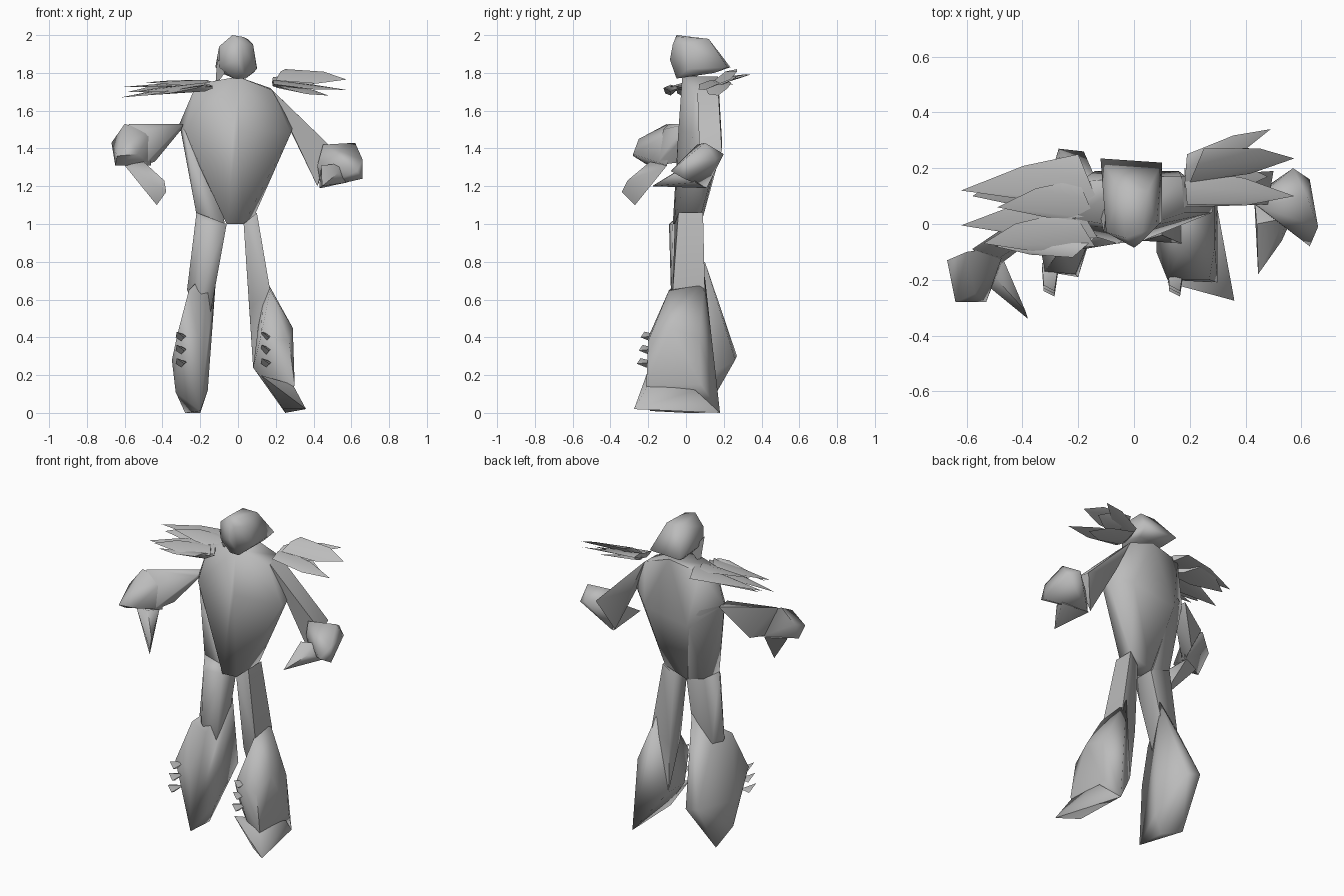
import bpy, bmesh, math
from mathutils import Vector

grey = bpy.data.materials.new("plain grey")
grey.diffuse_color = (0.5, 0.5, 0.5, 1)


def finish(bm, name):
    mesh = bpy.data.meshes.new(name)
    bmesh.ops.recalc_face_normals(bm, faces=bm.faces)
    bm.to_mesh(mesh)
    bm.free()
    mesh.materials.append(grey)
    ob = bpy.data.objects.new(name, mesh)
    bpy.context.collection.objects.link(ob)
    bpy.ops.object.select_all(action='DESELECT')
    ob.select_set(True)
    bpy.context.view_layer.objects.active = ob
    bpy.ops.object.shade_smooth_by_angle(angle=math.radians(75))
    return ob


def hull(name, *pts):
    """Faceted solid wrapped round a few corner points."""
    bm = bmesh.new()
    for p in pts:
        bm.verts.new(p)
    bmesh.ops.convex_hull(bm, input=bm.verts)
    bmesh.ops.delete(bm, geom=[v for v in bm.verts if not v.link_faces], context='VERTS')
    return finish(bm, name)


def feather(name, root_a, root_b, tip, belly=0.5, thick=0.018):
    """Wide pointed blade that keeps its root width up to the belly."""
    a, b, t = Vector(root_a), Vector(root_b), Vector(tip)
    mid = (a + b) / 2
    up = Vector((0, 0, thick))
    run = (t - mid) * belly
    hull(name, a, b, t, mid + up, mid - up,
         a.lerp(mid, 0.25) + run + up / 2, b.lerp(mid, 0.25) + run - up / 2)


# Hooded head, flaring to the back
hull("hood", (-0.12, 0.235, 1.83), (0.10, 0.22, 1.83), (-0.09, 0.15, 1.80), (0.08, 0.15, 1.80),
     (-0.03, -0.05, 2.0), (0.03, -0.03, 1.99), (-0.05, 0.12, 1.98), (0.05, 0.12, 1.98),
     (-0.10, -0.03, 1.94), (0.08, -0.01, 1.95), (-0.10, -0.03, 1.83), (0.10, 0.01, 1.82),
     (0.0, -0.085, 1.87), (0.02, -0.07, 1.95), (-0.02, -0.05, 1.77), (0.04, -0.05, 1.77))
hull("hood_corner", (-0.12, 0.03, 1.73), (-0.11, -0.03, 1.88), (-0.09, 0.08, 1.82), (-0.07, -0.02, 1.80))

# Tapered torso and the coat side behind it
hull("torso", (-0.22, 0.02, 1.74), (-0.20, 0.15, 1.74), (0, -0.02, 1.78), (0, 0.17, 1.78),
     (0.18, 0.04, 1.71), (0.17, 0.17, 1.72), (-0.31, 0.06, 1.53), (-0.28, 0.0, 1.50),
     (0.29, 0.09, 1.51), (0.28, 0.04, 1.48), (0, -0.04, 1.50), (0.16, 0.19, 1.45),
     (-0.14, 0.19, 1.40), (-0.06, -0.07, 1.0), (0.03, -0.06, 1.0), (-0.06, 0.08, 1.0),
     (0.09, 0.08, 1.05))
hull("coat_side", (-0.31, 0.06, 1.53), (-0.28, 0.01, 1.50), (-0.20, 0.15, 1.50),
     (-0.22, -0.02, 1.05), (-0.19, 0.09, 1.04), (-0.07, 0.0, 1.0), (-0.07, 0.08, 1.0),
     (-0.14, 0.18, 1.40))

# Left arm: forearm, fist and drooping claw
hull("left_forearm", (-0.30, 0.10, 1.53), (-0.29, 0.0, 1.53), (-0.30, 0.03, 1.50),
     (-0.58, -0.09, 1.53), (-0.48, -0.12, 1.50), (-0.50, -0.16, 1.31), (-0.44, -0.01, 1.33))
hull("left_fist", (-0.60, -0.10, 1.53), (-0.67, -0.13, 1.43), (-0.65, -0.20, 1.31),
     (-0.64, -0.28, 1.36), (-0.53, -0.28, 1.37), (-0.57, -0.25, 1.45), (-0.46, -0.10, 1.31),
     (-0.46, -0.08, 1.49))
hull("left_claw", (-0.60, -0.16, 1.31), (-0.50, -0.19, 1.33), (-0.48, -0.10, 1.31),
     (-0.38, -0.34, 1.17), (-0.43, -0.27, 1.10), (-0.39, -0.31, 1.23))

# Right arm: sleeve, fist and low claw
hull("right_sleeve", (0.17, 0.17, 1.72), (0.18, 0.06, 1.71), (0.27, 0.08, 1.52),
     (0.27, 0.17, 1.51), (0.50, 0.19, 1.39), (0.48, 0.07, 1.42), (0.42, 0.11, 1.20))
hull("right_fist", (0.45, 0.06, 1.42), (0.62, 0.10, 1.43), (0.66, -0.01, 1.34),
     (0.63, -0.08, 1.28), (0.66, -0.01, 1.24), (0.57, 0.20, 1.37), (0.63, 0.16, 1.34),
     (0.44, 0.11, 1.19), (0.42, 0.08, 1.31))
hull("right_claw", (0.445, -0.18, 1.20), (0.43, 0.11, 1.19), (0.58, 0.05, 1.22),
     (0.53, -0.06, 1.27), (0.44, 0.0, 1.31), (0.54, 0.02, 1.32))

# Legs
hull("left_leg", (-0.22, -0.02, 1.06), (-0.19, 0.09, 1.05), (-0.06, -0.07, 1.0),
     (-0.06, 0.08, 1.0), (-0.18, -0.09, 1.0), (-0.27, 0.0, 0.65), (-0.25, 0.09, 0.65),
     (-0.20, -0.08, 0.65), (-0.13, 0.10, 0.65), (-0.16, 0.0, 0.45))
hull("right_leg", (0.03, -0.06, 1.0), (0.10, -0.04, 1.06), (0.10, 0.09, 1.06), (0.03, 0.07, 1.0),
     (0.17, -0.07, 0.65), (0.17, 0.10, 0.65), (0.06, -0.03, 0.55), (0.06, 0.08, 0.55),
     (0.08, 0.06, 0.24))

# Boots with blade-like soles
hull("left_boot", (-0.26, -0.09, 0.65), (-0.17, -0.08, 0.60), (-0.11, 0.10, 0.80),
     (-0.25, 0.10, 0.64), (-0.32, -0.17, 0.42), (-0.21, -0.18, 0.40), (-0.35, 0.0, 0.28),
     (-0.33, 0.0, 0.11), (-0.27, 0.27, 0.30), (-0.18, 0.26, 0.28), (-0.16, 0.0, 0.12),
     (-0.20, -0.19, 0.01), (-0.28, 0.10, 0.0), (-0.20, 0.0, 0.0))
hull("right_boot", (0.17, -0.09, 0.65), (0.14, 0.10, 0.72), (0.29, -0.08, 0.45),
     (0.29, 0.07, 0.40), (0.12, -0.20, 0.40), (0.27, -0.20, 0.38), (0.08, 0.06, 0.24),
     (0.08, -0.10, 0.24), (0.30, 0.08, 0.15), (0.30, -0.21, 0.15), (0.25, 0.18, 0.0),
     (0.25, -0.18, 0.02))
hull("right_toe", (0.36, -0.275, 0.02), (0.25, 0.18, 0.0), (0.12, -0.21, 0.20),
     (0.29, -0.20, 0.15), (0.30, 0.05, 0.12), (0.24, -0.19, 0.02))

# Ragged buckles on the boot fronts
for side, x in (("left", -0.30), ("right", 0.15)):
    for i, z in enumerate((0.26, 0.33, 0.40)):
        y = -0.21 + 0.01 * i
        w = 0.03
        hull(f"{side}_buckle_{i}", (x - w, y + 0.05, z), (x + w, y + 0.05, z + 0.01),
             (x - w * 0.8, y - 0.03, z + 0.03), (x + w * 0.5, y - 0.05, z), (x, y, z - 0.02))

# Shoulder feathers: two roots and a tip each
left = [((-0.20, 0.25, 1.74), (-0.13, 0.08, 1.75), (-0.62, 0.12, 1.725), 0.45),
        ((-0.20, 0.16, 1.75), (-0.14, 0.02, 1.74), (-0.49, 0.06, 1.75), 0.5),
        ((-0.22, 0.10, 1.73), (-0.13, -0.05, 1.73), (-0.62, -0.005, 1.67), 0.5),
        ((-0.22, 0.05, 1.73), (-0.14, -0.08, 1.73), (-0.54, -0.07, 1.70), 0.6),
        ((-0.13, -0.04, 1.72), (-0.22, -0.12, 1.72), (-0.50, -0.08, 1.68), 0.5),
        ((-0.33, 0.20, 1.73), (-0.20, 0.05, 1.71), (-0.58, 0.10, 1.70), 0.5)]
right = [((0.19, 0.25, 1.77), (0.18, 0.13, 1.75), (0.49, 0.34, 1.79), 0.55),
         ((0.25, 0.27, 1.82), (0.20, 0.15, 1.76), (0.575, 0.235, 1.765), 0.6),
         ((0.18, 0.20, 1.75), (0.19, 0.07, 1.74), (0.575, 0.10, 1.71), 0.55),
         ((0.20, 0.24, 1.75), (0.20, 0.10, 1.73), (0.48, 0.17, 1.68), 0.6),
         ((0.30, 0.27, 1.78), (0.26, 0.15, 1.74), (0.47, 0.24, 1.76), 0.6)]
for side, rows in (("left", left), ("right", right)):
    for i, row in enumerate(rows):
        feather(f"{side}_feather_{i}", *row)
